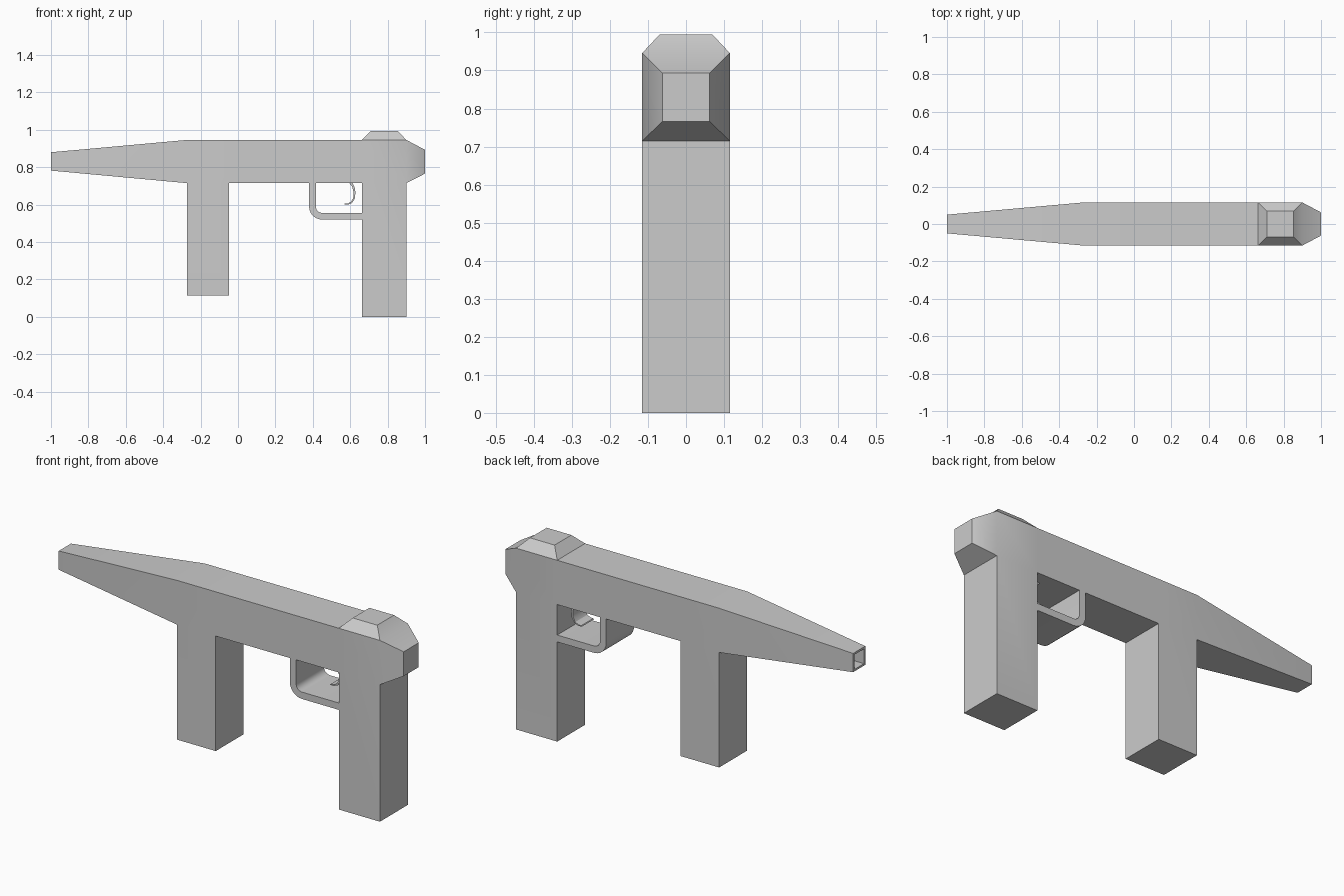
import bpy, bmesh, math
from mathutils import Vector

if "Cube" in bpy.data.objects:
    bpy.data.objects.remove(bpy.data.objects["Cube"])


def finish(name, bm, angle=30):
    bmesh.ops.recalc_face_normals(bm, faces=bm.faces)
    me = bpy.data.meshes.new(name)
    bm.to_mesh(me)
    bm.free()
    ob = bpy.data.objects.new(name, me)
    bpy.context.collection.objects.link(ob)
    bpy.ops.object.select_all(action='DESELECT')
    ob.select_set(True)
    bpy.context.view_layer.objects.active = ob
    bpy.ops.object.shade_smooth_by_angle(angle=math.radians(angle))
    return ob


def extrude(bm, face, offset, scale=(1, 1, 1)):
    f = bmesh.ops.extrude_discrete_faces(bm, faces=[face])["faces"][0]
    c = f.calc_center_median()
    for v in f.verts:
        d = v.co - c
        v.co = c + Vector(offset) + Vector(a * s for a, s in zip(d, scale))
    return f


def extruded_profile(name, pts, half):
    bm = bmesh.new()
    f = bm.faces.new([bm.verts.new((x, -half, z)) for x, z in pts])
    geo = bmesh.ops.extrude_face_region(bm, geom=[f], use_keep_orig=True)["geom"]
    bmesh.ops.translate(bm, vec=(0, 2 * half, 0),
                        verts=[g for g in geo if isinstance(g, bmesh.types.BMVert)])
    return finish(name, bm)


def arc(cx, cz, r, a0, a1, n):
    return [(cx + r * math.cos(math.radians(a0 + (a1 - a0) * i / n)),
             cz + r * math.sin(math.radians(a0 + (a1 - a0) * i / n))) for i in range(n + 1)]


# body: rectangular sections (x, half width, bottom z, top z) lofted along x
W = 0.115
sections = [(-1, 0.05, 0.782, 0.88), (-0.272, W, 0.715, 0.946), (-0.048, W, 0.715, 0.946),
            (0.663, W, 0.715, 0.946), (0.9, W, 0.715, 0.946), (1, 0.062, 0.766, 0.893)]
bm = bmesh.new()
rings = [[bm.verts.new(p) for p in ((x, -w, b), (x, w, b), (x, w, t), (x, -w, t))]
         for x, w, b, t in sections]
sides = [[bm.faces.new((r[k], r[(k + 1) % 4], s[(k + 1) % 4], s[k])) for k in range(4)]
         for r, s in zip(rings, rings[1:])]
muzzle = bm.faces.new(rings[0])
bm.faces.new(rings[-1])
bmesh.ops.recalc_face_normals(bm, faces=bm.faces)

# front grip, rear grip and rear sight grow out of the body
extrude(bm, sides[1][0], (0, 0, -0.6))
extrude(bm, sides[4 - 1][0], (0, 0, -0.715))
extrude(bm, sides[3][2], (0, 0, 0.049), (0.6, 0.6, 1))

# hollow muzzle
bmesh.ops.inset_region(bm, faces=[muzzle], thickness=0.015)
extrude(bm, muzzle, (0.15, 0, 0))
finish("gun_body", bm)

# trigger guard: rounded L strip, full body width
outer = [(0.38, 0.715)] + arc(0.45, 0.59, 0.07, 180, 270, 6) + [(0.663, 0.52)]
inner = [(0.663, 0.556)] + arc(0.45, 0.59, 0.034, 270, 180, 6) + [(0.416, 0.715)]
extruded_profile("trigger_guard", outer + inner, W)

# trigger: thin curved hook
back = [(0.612, 0.716), (0.623, 0.695), (0.628, 0.665), (0.625, 0.633), (0.61, 0.609), (0.588, 0.6), (0.567, 0.6)]
front = [(0.57, 0.605), (0.587, 0.606), (0.604, 0.615), (0.616, 0.635), (0.618, 0.665), (0.611, 0.695), (0.594, 0.716)]
extruded_profile("trigger", back + front, 0.05)
